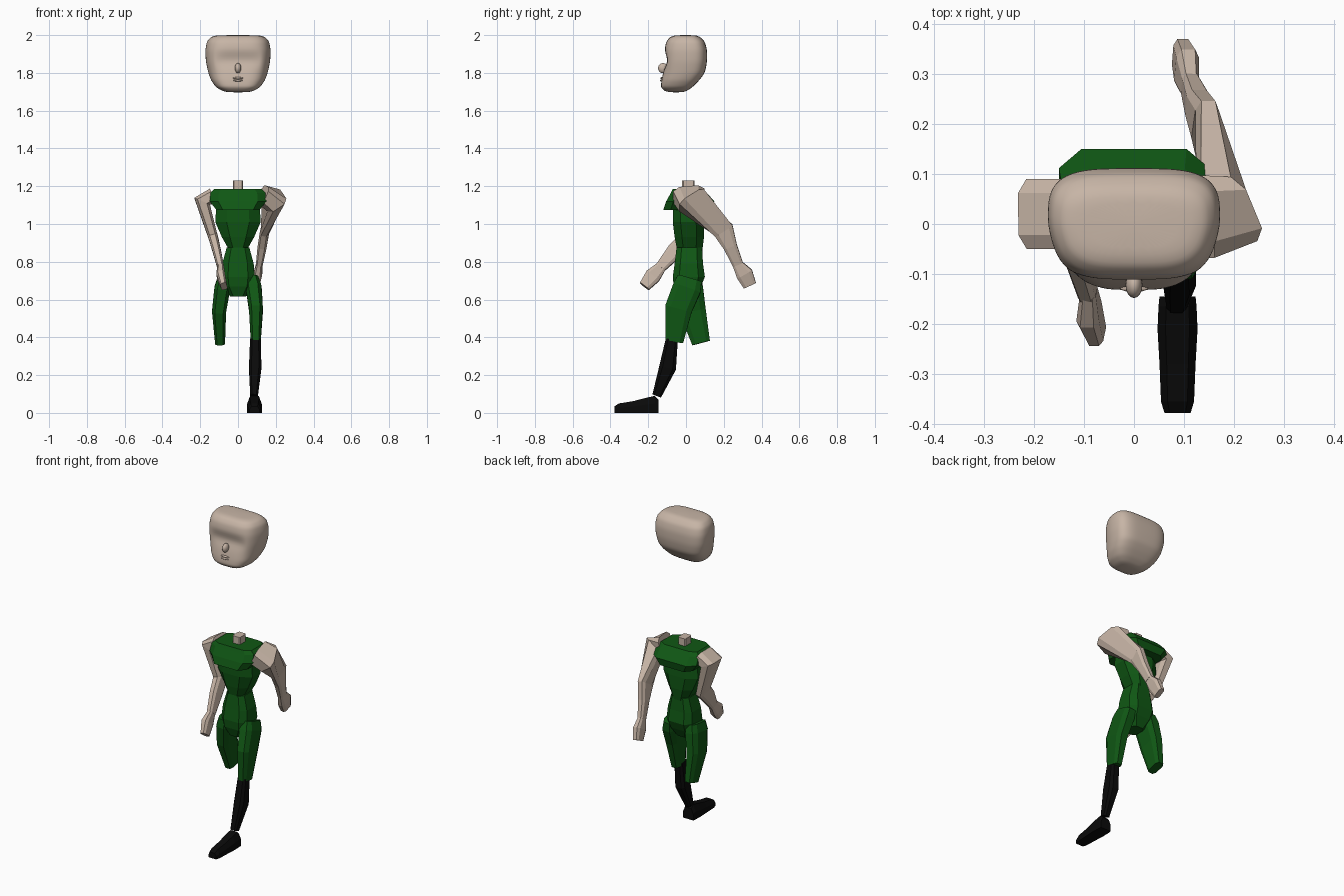
import bpy, bmesh, math
from mathutils import Vector

cube = bpy.data.objects.get("Cube")
if cube:
    bpy.data.objects.remove(cube, do_unlink=True)


def material(name, rgb):
    m = bpy.data.materials.new(name)
    m.use_nodes = True
    colour = (*rgb, 1)
    m.diffuse_color = colour
    m.node_tree.nodes["Principled BSDF"].inputs["Base Color"].default_value = colour
    return m


skin = material("skin", (0.57, 0.46, 0.38))
green = material("green cloth", (0.005, 0.095, 0.007))
black = material("black leather", (0.003, 0.003, 0.003))


def loft(name, rings, mat):
    """Skin a list of equal-length point rings and cap both ends."""
    bm = bmesh.new()
    rows = [[bm.verts.new(p) for p in ring] for ring in rings]
    n = len(rows[0])
    for a, b in zip(rows, rows[1:]):
        for i in range(n):
            j = (i + 1) % n
            bm.faces.new((a[i], a[j], b[j], b[i]))
    bm.faces.new(rows[0])
    bm.faces.new(rows[-1])
    bmesh.ops.recalc_face_normals(bm, faces=bm.faces)
    mesh = bpy.data.meshes.new(name)
    bm.to_mesh(mesh)
    bm.free()
    mesh.materials.append(mat)
    ob = bpy.data.objects.new(name, mesh)
    bpy.context.collection.objects.link(ob)
    return ob


def section(c):
    """Unit square with its corners cut by c."""
    k = 1 - c
    return [(1, -k), (1, k), (k, 1), (-k, 1), (-1, k), (-1, -k), (-k, -1), (k, -1)]


def limb(name, path, mat, cut=0.4):
    """Path rows: x, y, z, half width, half depth."""
    pts = [Vector(p[:3]) for p in path]
    rings = []
    for i, (x, y, z, w, d) in enumerate(path):
        t = Vector()
        if i > 0:
            t += (pts[i] - pts[i - 1]).normalized()
        if i < len(pts) - 1:
            t += (pts[i + 1] - pts[i]).normalized()
        t.normalize()
        v = Vector((0, 1, 0))
        v = (v - t * v.dot(t)).normalized()
        u = v.cross(t)
        rings.append([pts[i] + u * w * a + v * d * b for a, b in section(cut)])
    return loft(name, rings, mat)


def stack(name, rows, mat, cut):
    """Rows: z, half width, front y, back y."""
    return loft(name, [[(w * a, (f + b) / 2 + (b - f) / 2 * s, z) for a, s in section(cut)]
                       for z, w, f, b in rows], mat)


# Torso
stack("chest", [(1.10, .115, -.07, .09), (1.01, .12, -.07, .095), (.93, .085, -.06, .095),
                (.85, .04, -.045, .085)], green, .5)
stack("abdomen", [(.875, .06, -.05, .085), (.79, .083, -.06, .09), (.72, .088, -.07, .10),
                  (.67, .08, -.065, .08), (.615, .04, -.045, .05)], green, .4)
stack("collar", [(1.185, .125, -.07, .09), (1.165, .145, -.08, .11), (1.12, .15, -.105, .15),
                 (1.075, .115, -.12, .14)], green, .3)
stack("neck", [(1.23, .026, -.02, .045), (1.16, .026, -.02, .045)], skin, .2)

# Arms: left swings back, right swings forward
limb("left_arm", [(.13, .015, 1.15, .055, .085), (.19, .03, 1.125, .06, .08),
                  (.142, .20, .965, .024, .055), (.128, .235, .88, .024, .036),
                  (.113, .275, .785, .018, .028)], skin)
limb("left_hand", [(.113, .27, .79, .016, .026), (.105, .31, .735, .023, .045),
                   (.095, .338, .675, .018, .035)], skin)
limb("right_arm", [(-.13, .02, 1.15, .042, .07), (-.19, .02, 1.12, .045, .07),
                   (-.13, .015, .925, .025, .05), (-.112, -.06, .855, .022, .042),
                   (-.092, -.135, .77, .018, .028)], skin)
limb("right_hand", [(-.092, -.13, .775, .016, .028), (-.09, -.175, .725, .023, .042),
                    (-.075, -.22, .67, .017, .03)], skin)

# Legs: the right one ends at the knee
limb("left_thigh", [(.075, .02, .71, .034, .065), (.083, .005, .66, .042, .075),
                    (.095, -.04, .55, .037, .072), (.094, -.062, .375, .026, .047)], green)
limb("right_thigh", [(-.075, .01, .71, .034, .065), (-.083, .015, .66, .042, .075),
                     (-.10, .035, .54, .037, .07), (-.095, .08, .37, .026, .048)], green)
limb("left_calf", [(.092, -.075, .39, .028, .032), (.091, -.097, .24, .033, .045),
                   (.085, -.155, .09, .02, .024)], black)

# Shoe lofted from heel to toe: y, half width, height
shoe = [(-.145, .036, .07), (-.165, .038, .09), (-.21, .04, .08), (-.28, .036, .062),
        (-.355, .033, .05), (-.378, .026, .035)]
loft("left_shoe", [[(.087 + w * s, y, h * k) for s, k in
                    ((-1, 0), (1, 0), (1, .55), (.6, 1), (-.6, 1), (-1, .55))]
                   for y, w, h in shoe], black)

# Head: rounded-box rings with narrowed face and sunken eye band
profile = [(2.0, .11, -.055, .05), (1.99, .145, -.085, .075), (1.965, .166, -.105, .10),
           (1.92, .174, -.115, .112), (1.86, .171, -.117, .112), (1.80, .158, -.122, .10),
           (1.76, .143, -.13, .07), (1.725, .118, -.133, .035), (1.705, .085, -.115, .005),
           (1.697, .05, -.085, -.02)]
rows = []
for a, b in zip(profile, profile[1:]):
    rows += [[p + (q - p) * k / 2 for p, q in zip(a, b)] for k in range(2)]
rows.append(profile[-1])
rings = []
N = 40
for z, w, f, b in rows:
    ring = []
    for i in range(N):
        t = 2 * math.pi * i / N
        c, s = math.cos(t), math.sin(t)
        x = math.copysign(abs(c) ** 0.55, c) * w
        q = math.copysign(abs(s) ** 0.55, s)
        y = (f + b) / 2 + q * (b - f) / 2
        x *= 1 - 0.16 * max(0, -q)
        if q < 0:
            reach = max(0, 1 - (abs(x) / .125) ** 4)
            y += .02 * reach * math.exp(-((z - 1.865) / .035) ** 2)
        ring.append((x, y, z))
    rings.append(ring)
head = loft("head", rings, skin)
head.modifiers.new("smooth", "SUBSURF").levels = 1
head.modifiers["smooth"].render_levels = 1
head.data.shade_smooth()


def blob(name, loc, size):
    bpy.ops.mesh.primitive_uv_sphere_add(segments=16, ring_count=10, location=loc)
    ob = bpy.context.object
    ob.name = name
    ob.scale = size
    ob.data.materials.append(skin)
    ob.data.shade_smooth()


# Facial features
blob("nose", (0, -.122, 1.825), (.017, .026, .027))
blob("upper_lip", (0, -.128, 1.772), (.028, .008, .006))
blob("lower_lip", (0, -.129, 1.76), (.024, .008, .006))
